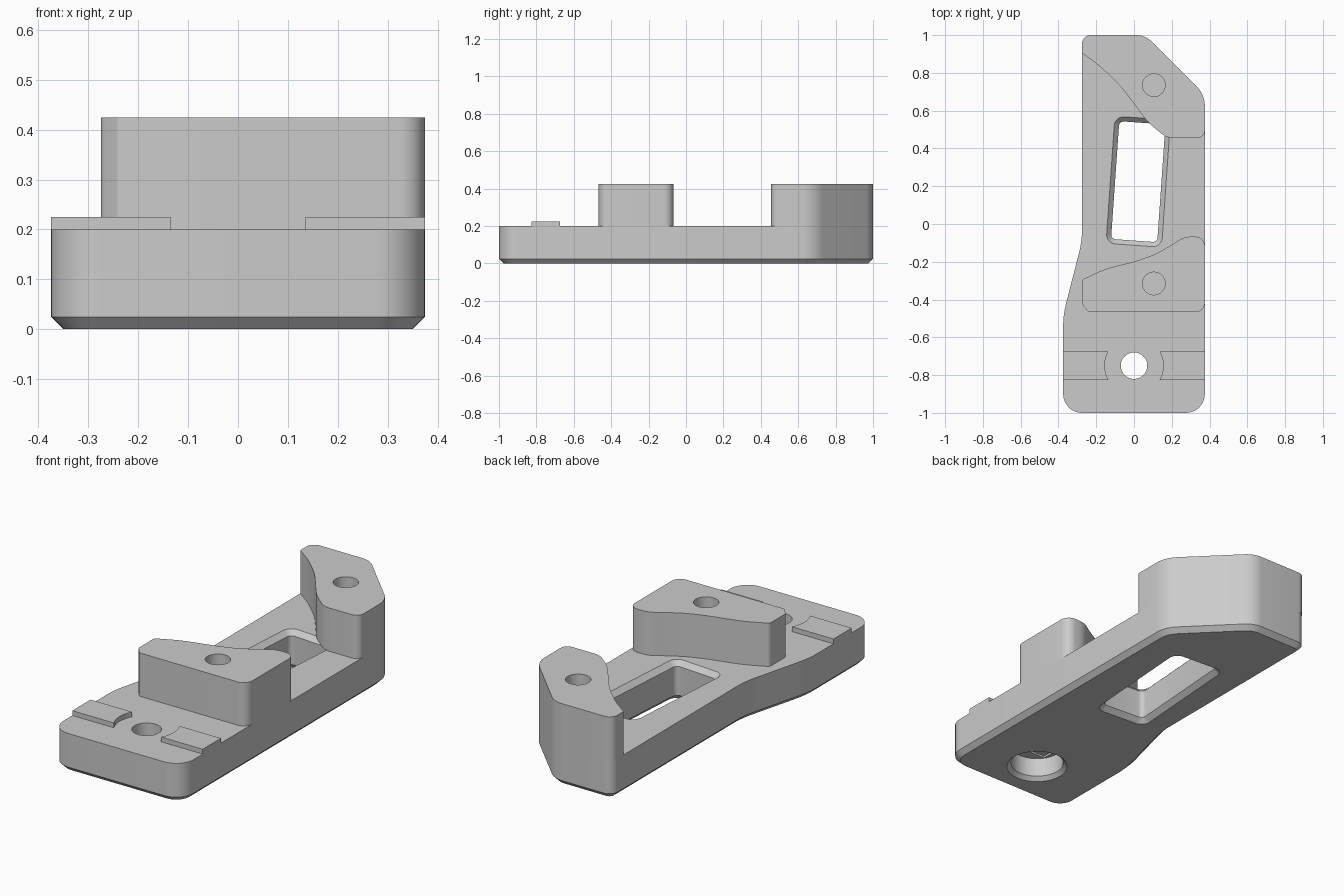
import bpy, bmesh, math
from mathutils import Vector, Matrix

if "Cube" in bpy.data.objects:
    bpy.data.objects.remove(bpy.data.objects["Cube"], do_unlink=True)

grey = bpy.data.materials.new("plain grey")
grey.use_nodes = True
grey.diffuse_color = (0.6, 0.6, 0.6, 1)
grey.node_tree.nodes["Principled BSDF"].inputs["Base Color"].default_value = (0.6, 0.6, 0.6, 1)


def rounded(corners, steps=10):
    """Counter-clockwise outline from (x, y, radius) corners."""
    out = []
    for i, (x, y, r) in enumerate(corners):
        p = Vector((x, y))
        to_prev = Vector(corners[i - 1][:2]) - p
        to_next = Vector(corners[(i + 1) % len(corners)][:2]) - p
        if r == 0:
            out.append(p)
            continue
        u, v = to_prev.normalized(), to_next.normalized()
        half = u.angle(v) / 2
        t = min(r / math.tan(half), 0.48 * to_prev.length, 0.48 * to_next.length)
        centre = p + (u + v).normalized() * t / math.cos(half)
        turn = math.copysign(math.pi - 2 * half, u.y * v.x - u.x * v.y)
        spoke = p + u * t - centre
        for k in range(steps + 1):
            out.append(centre + Matrix.Rotation(turn * k / steps, 2) @ spoke)
    return out


def circle(x, y, r, n=64):
    return [Vector((x + r * math.cos(math.tau * k / n), y + r * math.sin(math.tau * k / n)))
            for k in range(n)]


def inset(outline, d):
    """Move a counter-clockwise outline inwards by d."""
    out = []
    for i, p in enumerate(outline):
        e1 = (p - outline[i - 1]).normalized()
        e2 = (outline[(i + 1) % len(outline)] - p).normalized()
        n1, n2 = Vector((-e1.y, e1.x)), Vector((-e2.y, e2.x))
        out.append(p + (n1 + n2) * d / (1 + n1.dot(n2)))
    return out


def loft(name, outline, layers):
    """Solid through the outline at each (z, inset) layer."""
    bm = bmesh.new()
    rings = [[bm.verts.new((p.x, p.y, z)) for p in inset(outline, d)] for z, d in layers]
    n = len(outline)
    for low, high in zip(rings, rings[1:]):
        for i in range(n):
            j = (i + 1) % n
            bm.faces.new((low[i], low[j], high[j], high[i]))
    bm.faces.new(rings[0][::-1])
    bm.faces.new(rings[-1])
    bmesh.ops.recalc_face_normals(bm, faces=bm.faces)
    mesh = bpy.data.meshes.new(name)
    bm.to_mesh(mesh)
    bm.free()
    mesh.materials.append(grey)
    obj = bpy.data.objects.new(name, mesh)
    bpy.context.collection.objects.link(obj)
    return obj


def activate(obj):
    bpy.ops.object.select_all(action="DESELECT")
    obj.select_set(True)
    bpy.context.view_layer.objects.active = obj


def cut(obj, cutter):
    activate(obj)
    mod = obj.modifiers.new("cut", "BOOLEAN")
    mod.operation, mod.solver, mod.object = "DIFFERENCE", "EXACT", cutter
    bpy.ops.object.modifier_apply(modifier=mod.name)


TOP, HIGH, CH, OVER = 0.2, 0.425, 0.025, 0.01

# Corners shared by the base plate and the rear post
rear_corners = [(0.375, 0.685, 0.15), (0.06, 1, 0.12), (-0.275, 1, 0.05)]

# Base plate with chamfered underside
base = loft("base_plate", rounded(
    [(-0.375, -1, 0.1), (0.375, -1, 0.1)] + rear_corners
    + [(-0.275, -0.09, 0.5), (-0.375, -0.48, 0.5)]), [(0, CH), (CH, 0), (TOP, 0)])

# Posts with a wavy inner wall
rear_post = loft("rear_post", rounded(
    [(0.375, 0.455, 0.04)] + rear_corners
    + [(-0.275, 0.905, 0), (-0.18, 0.835, 0.6), (-0.075, 0.735, 0.6), (0.005, 0.63, 0.6),
       (0.075, 0.535, 0.6), (0.175, 0.455, 0.1)]), [(TOP, 0), (HIGH, 0)])
front_post = loft("front_post", rounded(
    [(-0.24, -0.467, 0.02), (0.375, -0.467, 0.05), (0.375, -0.067, 0.05), (0.265, -0.067, 0.12),
     (0.2, -0.11, 0.5), (0.11, -0.162, 0.5), (0.005, -0.198, 0.6), (-0.155, -0.238, 0.6),
     (-0.275, -0.295, 0.02), (-0.275, -0.425, 0.04)]), [(TOP, 0), (HIGH, 0)])

# Low pads either side of the bolt hole, hollowed towards it
HOLE_Y, PAD_R, PAD_H = -0.75, 0.155, 0.075
swing = math.asin(PAD_H / PAD_R)
pad = [Vector((0.375, HOLE_Y - PAD_H)), Vector((0.375, HOLE_Y + PAD_H))]
for k in range(17):
    a = swing * (1 - k / 8)
    pad.append(Vector((PAD_R * math.cos(a), HOLE_Y + PAD_R * math.sin(a))))
pads = [loft("left_pad", pad, [(TOP, 0), (TOP + CH, 0)]),
        loft("right_pad", [Vector((-p.x, p.y)) for p in reversed(pad)],
             [(TOP, 0), (TOP + CH, 0)])]

# Tilted slot, chamfered above and below
w, l, tilt = 0.1225, 0.3125, Matrix.Rotation(math.radians(-4), 2)
slot = [tilt @ p + Vector((0.0225, 0.224)) for p in rounded(
    [(-w, -l, 0.025), (w, -l, 0.025), (w, l, 0.025), (-w, l, 0.025)], 6)]
cutters = [loft("slot_cutter", slot, [(-OVER, -CH - OVER), (CH, 0), (TOP - CH, 0),
                                      (TOP + OVER, -CH - OVER)])]

# Bolt hole with a chamfered counterbore and a shallow step above it
cutters.append(loft("bolt_cutter", circle(0, HOLE_Y, 0.07), [(-0.1, 0), (0.3, 0)]))
cutters.append(loft("counterbore_cutter", circle(0, HOLE_Y, 0.13),
                    [(-OVER, -0.03), (0.02, 0), (0.12, 0)]))
step = [Vector((x, HOLE_Y + y)) for x, y in
        ((-0.105, -0.071), (0.105, -0.071), (0.105, 0.071), (-0.105, 0.071))]
cutters.append(loft("step_cutter", step, [(0.1, 0), (0.13, 0)]))

# Blind holes in the posts, running into the base
for post, y in ((front_post, -0.315), (rear_post, 0.735)):
    blind = loft("blind_hole_cutter", circle(0.105, y, 0.06), [(0.1, 0), (0.5, 0)])
    cut(post, blind)
    cutters.append(blind)

for c in cutters:
    cut(base, c)
for c in cutters:
    bpy.data.objects.remove(c, do_unlink=True)

for obj in [base, rear_post, front_post] + pads:
    activate(obj)
    bpy.ops.object.shade_smooth_by_angle(angle=math.radians(25))
